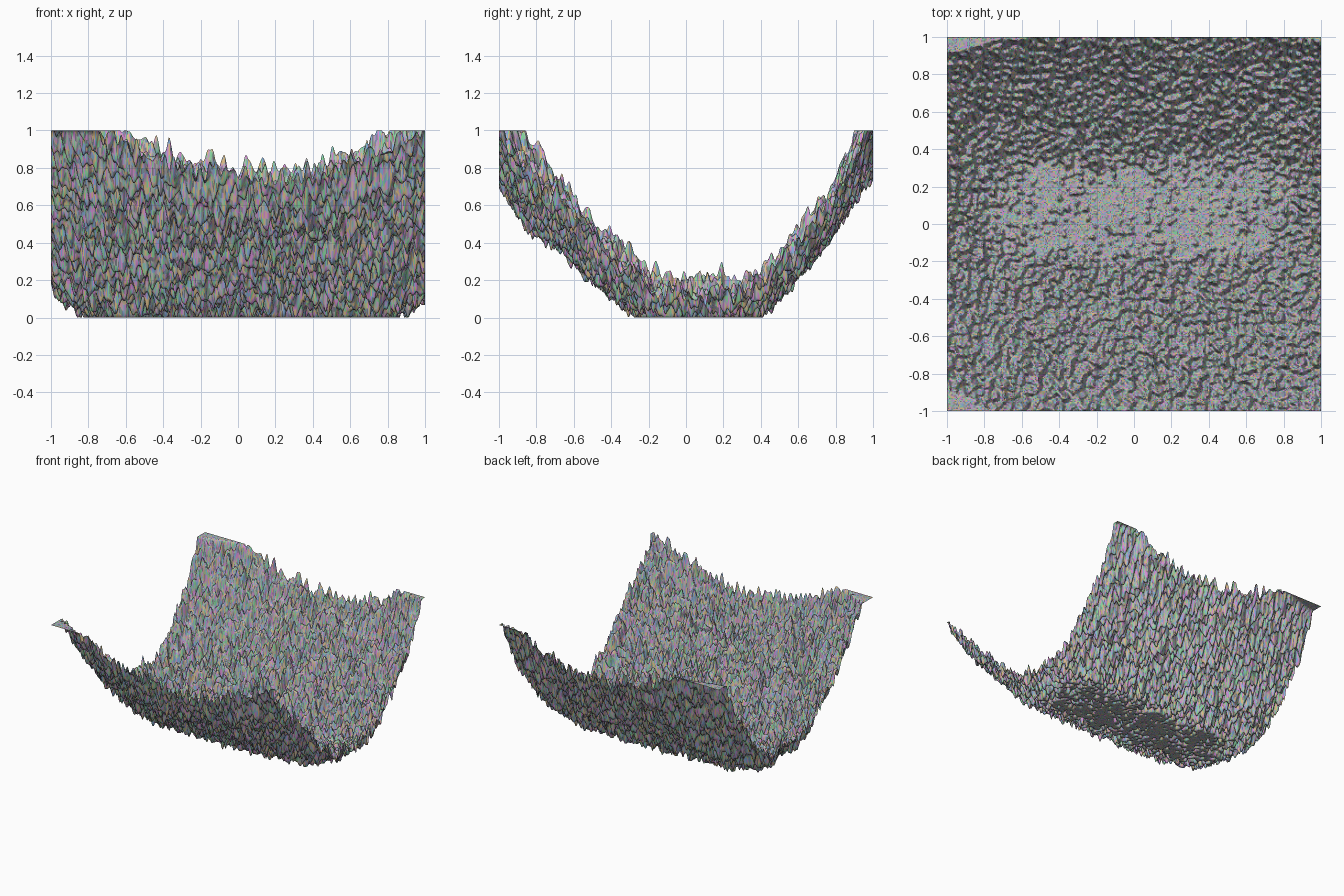
import bpy, bmesh, random
from mathutils import Vector, noise

if "Cube" in bpy.data.objects:
    bpy.data.objects.remove(bpy.data.objects["Cube"])

random.seed(7)
N = 340

# Valley cross-section along y: (y, mean height)
PROFILE = [(-1, .74), (-.88, .56), (-.8, .5), (-.6, .33), (-.4, .16), (-.2, .025), (-.1, -.02),
           (.25, -.025), (.4, .06), (.6, .26), (.8, .51), (1, .8)]


def profile(y):
    for (y0, z0), (y1, z1) in zip(PROFILE, PROFILE[1:]):
        if y <= y1:
            return z0 + (z1 - z0) * (y - y0) / (y1 - y0)
    return PROFILE[-1][1]


def height(x, y):
    # valley, lifted ends, then broad and fine roughness, clipped to 0..1
    lip = (0.24 if x < 0 else 0.16) * x ** 6 * (1 - y * y)
    flare = 0.38 * (x - 0.12) ** 2 * (y * y if y < 0 else y ** 5)
    broad = 0.04 * noise.noise(Vector((x * 7, y * 7, 1.3)))
    fine = 0.11 * noise.noise(Vector((x * 34, y * 34, 5.7)))
    z = profile(y) + lip + flare + broad + fine
    return min(1.0, max(0.0, z))


# Rough terrain sheet, smooth shaded
bm = bmesh.new()
bmesh.ops.create_grid(bm, x_segments=N, y_segments=N, size=1.0)
for v in bm.verts:
    v.co.z = height(v.co.x, v.co.y)

# Speckled colours
TINTS = [(.5, .5, .5), (.66, .26, .66), (.24, .66, .34),
         (.24, .42, .7), (.7, .5, .24), (.2, .2, .24)]
for f in bm.faces:
    f.smooth = True
    f.material_index = random.randrange(len(TINTS))

mesh = bpy.data.meshes.new("valley_terrain")
bm.to_mesh(mesh)
bm.free()
for i, c in enumerate(TINTS):
    m = bpy.data.materials.new(f"speckle_{i}")
    m.diffuse_color = (*c, 1)
    m.use_nodes = True
    m.node_tree.nodes["Principled BSDF"].inputs["Base Color"].default_value = m.diffuse_color
    mesh.materials.append(m)
terrain = bpy.data.objects.new("valley_terrain", mesh)
bpy.context.collection.objects.link(terrain)
